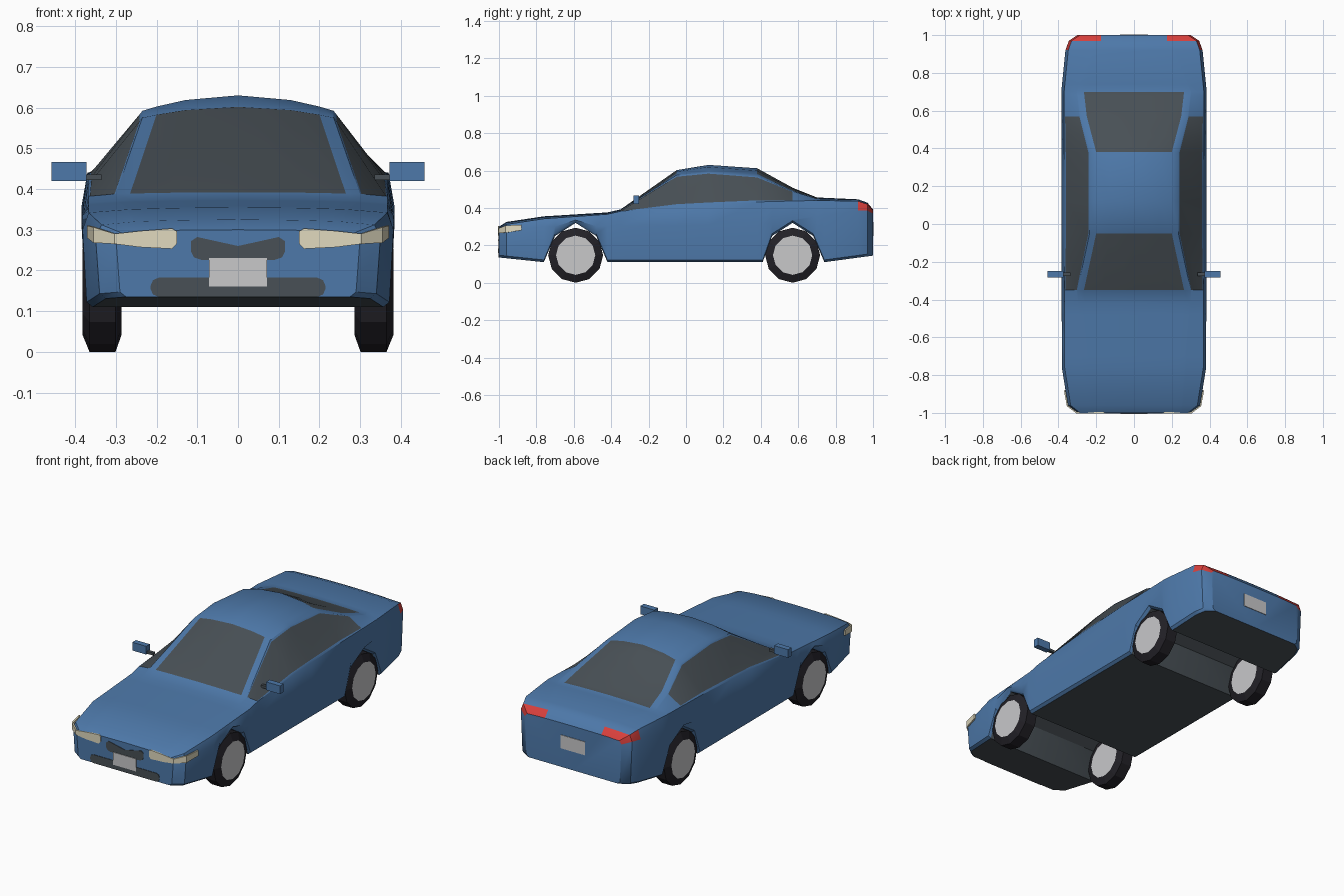
import bpy, bmesh, math
from mathutils import Vector

cube = bpy.data.objects.get("Cube")
if cube:
    bpy.data.objects.remove(cube, do_unlink=True)


def material(name, color):
    m = bpy.data.materials.new(name)
    m.use_nodes = True
    m.diffuse_color = (*color, 1)
    m.node_tree.nodes["Principled BSDF"].inputs["Base Color"].default_value = (*color, 1)
    return m


BLUE = material("blue_paint", (0.075, 0.19, 0.40))
DARK = material("dark_glass", (0.065, 0.08, 0.092))
TYRE = material("tyre_rubber", (0.016, 0.015, 0.02))
SILVER = material("light_silver", (0.58, 0.58, 0.59))
CREAM = material("headlight_cream", (0.75, 0.70, 0.52))
RED = material("tail_red", (0.68, 0.05, 0.045))


def finish(name, bm, mats, smooth_angle=None):
    bmesh.ops.recalc_face_normals(bm, faces=bm.faces[:])
    mesh = bpy.data.meshes.new(name)
    bm.to_mesh(mesh)
    bm.free()
    for m in mats:
        mesh.materials.append(m)
    obj = bpy.data.objects.new(name, mesh)
    bpy.context.collection.objects.link(obj)
    if smooth_angle:
        mesh.shade_smooth()
        mesh.set_sharp_from_angle(angle=math.radians(smooth_angle))
    return obj


def bridge(bm, a, b):
    """Quads between two closed rings of vertices."""
    n = len(a)
    return [bm.faces.new((a[i], a[(i + 1) % n], b[(i + 1) % n], b[i])) for i in range(n)]


def sample(curve, y):
    for (a, va), (b, vb) in zip(curve, curve[1:]):
        if y <= b:
            return va + (vb - va) * (y - a) / (b - a)
    return curve[-1][1]


# Body curves along the length: (y, value)
WIDTH = [(-1, .30), (-.96, .35), (-.76, .382), (.7, .385), (.92, .363), (.97, .345), (1, .30)]
SILL = [(-1, .135), (-.76, .11), (-.70, .25), (-.59, .32), (-.48, .25), (-.42, .11),
        (.41, .11), (.46, .25), (.57, .32), (.68, .25), (.74, .11), (1, .145)]
WAIST = [(-1, .28), (-.76, .30), (.38, .31), (.92, .385), (.97, .385), (1, .37)]
BELT = [(-1, .292), (-.96, .312), (-.76, .342), (-.42, .366), (-.35, .382), (-.05, .41),
        (.38, .432), (.7, .44), (.92, .436), (.97, .42), (1, .387)]
RAIL_X = [(-1, .25), (-.35, .30), (-.05, .235), (.38, .235), (.57, .285), (.7, .30),
          (.92, .21), (1, .21)]
RAIL_Z = [(-1, .296), (-.96, .32), (-.76, .35), (-.42, .371), (-.35, .388), (-.05, .575),
          (.12, .592), (.38, .57), (.57, .488), (.7, .449), (.92, .443), (.97, .425), (1, .39)]
TOP = [(-1, .30), (-.96, .325), (-.76, .355), (-.42, .376), (-.35, .392), (-.05, .602),
       (.12, .63), (.38, .612), (.57, .508), (.7, .456), (.92, .446), (.97, .428), (1, .392)]


def section(y):
    """Half ring from the floor centre, round the side, to the roof centre."""
    w, sill, belt = sample(WIDTH, y), sample(SILL, y), sample(BELT, y)
    rx, rz, top = sample(RAIL_X, y), sample(RAIL_Z, y), sample(TOP, y)
    edge, rail = Vector((w - .015, belt)), Vector((rx, rz))
    waist = min(max(sample(WAIST, y), sill + .015), belt - .005)
    half = [(0, sill), (w - .025, sill), (w - .01, sill + .012), (w, waist), edge,
            edge.lerp(rail, .06), edge.lerp(rail, .95), rail]
    for x in (rx - .035, rx * .55, 0):
        half.append((x, rz + (top - rz) * (1 - (x / rx) ** 2)))
    return half


def body():
    bm = bmesh.new()
    curves = (WIDTH, SILL, WAIST, BELT, RAIL_X, RAIL_Z, TOP)
    ys = sorted({p[0] for c in curves for p in c})
    rings = []
    for y in ys:
        half = section(y)
        pts = half + [(-x, z) for x, z in half[-2:0:-1]]
        rings.append([bm.verts.new((x, y, z)) for x, z in pts])
    for k, (a, b) in enumerate(zip(rings, rings[1:])):
        y = (ys[k] + ys[k + 1]) / 2
        for j, f in enumerate(bridge(bm, a, b)):
            col = j if j < 10 else 19 - j
            screen = -.35 < y < -.05 or .38 < y < .70
            side_glass = col == 5 and -.35 < y < .57
            if col == 0 or side_glass or (screen and col >= 8):
                f.material_index = 1
            elif (y > .92 and col == 3) or (y > .97 and 3 <= col < 8):
                f.material_index = 2
    bm.faces.new(rings[0])
    bm.faces.new(rings[-1])
    finish("car_body", bm, (BLUE, DARK, RED), 32)


def wheel(name, side, y):
    """Twelve-sided tyre with flat hub discs."""
    bm = bmesh.new()
    rings = []
    for x, r in ((.286, .105), (.301, .147), (.365, .147), (.382, .105)):
        ring = []
        for i in range(12):
            t = math.tau * i / 12
            ring.append(bm.verts.new((side * x, y + r * math.sin(t), .147 - r * math.cos(t))))
        rings.append(ring)
    for a, b in zip(rings, rings[1:]):
        bridge(bm, a, b)
    for ring in (rings[0], rings[-1]):
        bm.faces.new(ring).material_index = 1
    finish(name, bm, (TYRE, SILVER))


def plate(name, pts, y, mat):
    """Thin flat panel on the nose or tail."""
    bm = bmesh.new()
    rings = [[bm.verts.new((x, y + d, z)) for x, z in pts] for d in (-.003, .003)]
    bridge(bm, *rings)
    for ring in rings:
        bm.faces.new(ring)
    finish(name, bm, (mat,))


def panel(hw, lo, hi, c=0):
    """Rectangle outline with cut corners."""
    if not c:
        return [(-hw, lo), (hw, lo), (hw, hi), (-hw, hi)]
    right = [(hw - c, lo), (hw - c * .3, lo + c * .3), (hw, lo + c),
             (hw, hi - c), (hw - c * .3, hi - c * .3), (hw - c, hi)]
    return right + [(-x, z) for x, z in reversed(right)]


def box(name, lo, hi, mat):
    bm = bmesh.new()
    bmesh.ops.create_cube(bm, size=1)
    for v in bm.verts:
        v.co = [a + (b - a) * (c + .5) for a, b, c in zip(lo, hi, v.co)]
    finish(name, bm, (mat,))


def headlight(name, side):
    """Strip that wraps round the front corner."""
    bm = bmesh.new()
    path = [(.15, -1, .266, .296), (.162, -1, .253, .303), (.24, -1, .257, .297),
            (.302, -1, .265, .29), (.352, -.962, .268, .306), (.367, -.88, .28, .31)]
    cols = [[bm.verts.new((side * x, y, z)) for z in (lo, hi)] for x, y, lo, hi in path]
    for a, b in zip(cols, cols[1:]):
        bm.faces.new((a[0], b[0], b[1], a[1]))
    obj = finish(name, bm, (CREAM,))
    mod = obj.modifiers.new("thickness", 'SOLIDIFY')
    mod.thickness = .008
    mod.offset = 0


body()

# Paired parts
for label, s in (("left", 1), ("right", -1)):
    wheel("front_wheel_" + label, s, -.59)
    wheel("rear_wheel_" + label, s, .57)
    headlight("headlight_" + label, s)
    box("mirror_" + label, (s * .372, -.282, .42), (s * .458, -.25, .466), BLUE)
    box("mirror_arm_" + label, (s * .335, -.275, .422), (s * .385, -.257, .436), DARK)

# Nose and tail panels
grille = [(.09, .226), (.108, .232), (.115, .245), (.115, .272), (.1, .282), (.055, .272), (0, .26)]
plate("grille", grille + [(-x, z) for x, z in grille[-2::-1]], -1, DARK)
plate("lower_intake", panel(.215, .135, .182, .02), -1, DARK)
plate("front_number_plate", panel(.071, .16, .23), -1.003, SILVER)
plate("rear_number_plate", panel(.075, .25, .325), 1, SILVER)
